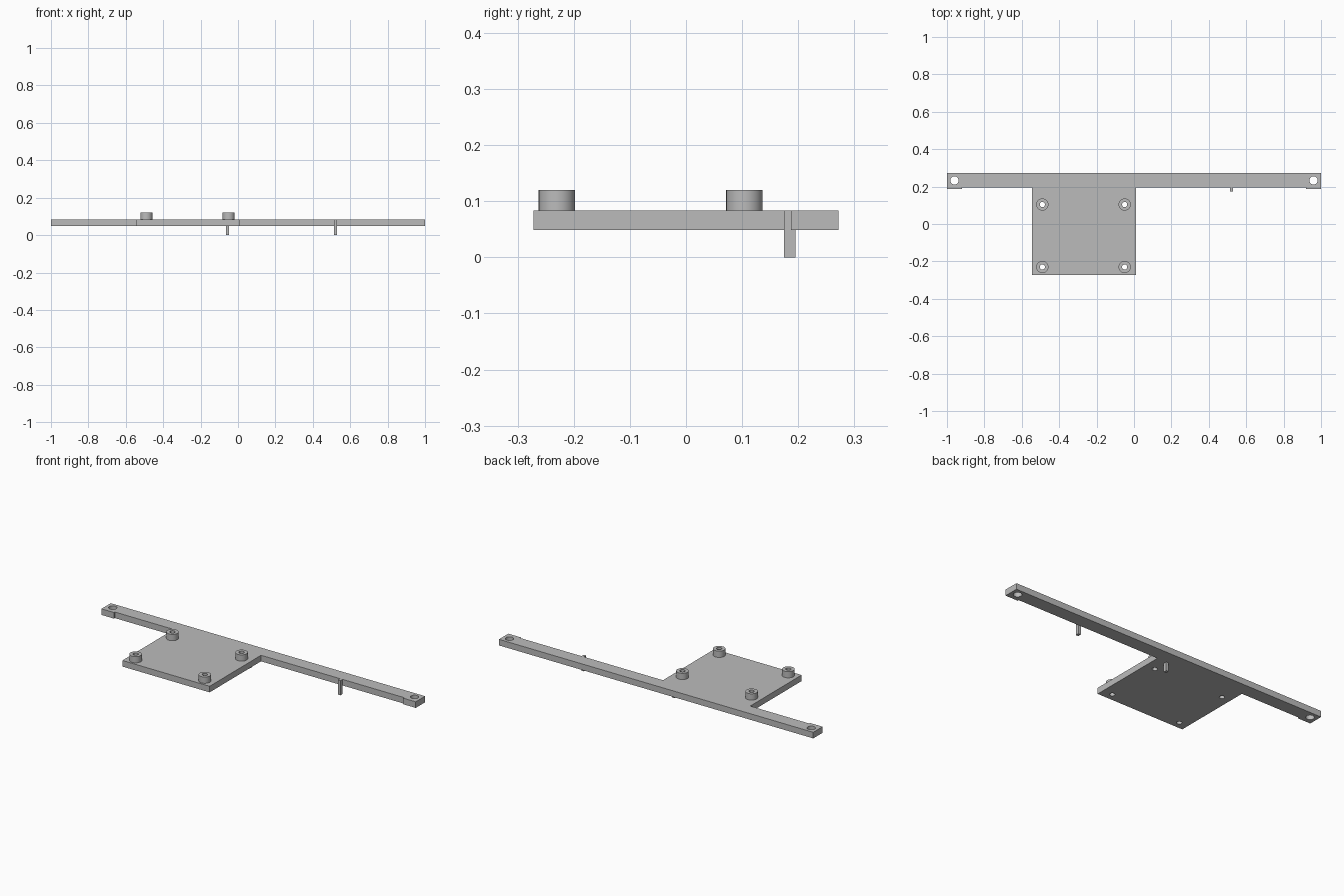
import bpy, bmesh, math

cube = bpy.data.objects.get("Cube")
if cube:
    bpy.data.objects.remove(cube, do_unlink=True)

gray = bpy.data.materials.new("plain gray")
gray.use_nodes = True
COLOR = (0.5, 0.5, 0.5, 1)
gray.diffuse_color = COLOR
gray.node_tree.nodes["Principled BSDF"].inputs["Base Color"].default_value = COLOR

Z0, Z1, BOSS_TOP = 0.049, 0.084, 0.12
SEGMENTS = 32


def finish(name, bm):
    bmesh.ops.recalc_face_normals(bm, faces=bm.faces)
    mesh = bpy.data.meshes.new(name)
    bm.to_mesh(mesh)
    bm.free()
    mesh.materials.append(gray)
    obj = bpy.data.objects.new(name, mesh)
    bpy.context.collection.objects.link(obj)
    return obj


def prism(name, outline, z0, z1):
    bm = bmesh.new()
    face = bm.faces.new([bm.verts.new((x, y, z0)) for x, y in outline])
    top = bmesh.ops.extrude_face_region(bm, geom=[face])["geom"]
    verts = [v for v in top if isinstance(v, bmesh.types.BMVert)]
    bmesh.ops.translate(bm, verts=verts, vec=(0, 0, z1 - z0))
    return finish(name, bm)


def circle(x, y, r):
    steps = [math.tau * i / SEGMENTS for i in range(SEGMENTS)]
    return [(x + r * math.cos(a), y + r * math.sin(a)) for a in steps]


def smooth(obj):
    bpy.ops.object.select_all(action="DESELECT")
    obj.select_set(True)
    bpy.context.view_layer.objects.active = obj
    bpy.ops.object.shade_smooth_by_angle(angle=math.radians(30))


# Mounting plate and long bar in one outline, with wider tabs at the bar ends
BACK, BAR, TAB = 0.272, 0.195, 0.187
LEFT, RIGHT = -0.545, 0.01
plate = prism("mounting_bar", [
    (-1, BACK), (-1, TAB), (-0.92, TAB), (-0.92, BAR),
    (LEFT, BAR), (LEFT, -BACK), (RIGHT, -BACK), (RIGHT, BAR),
    (0.92, BAR), (0.92, TAB), (1, TAB), (1, BACK)], Z0, Z1)

# Screw holes through the bar ends and the plate corners
bosses = [(x, y) for x in (-0.49, -0.05) for y in (-0.23, 0.104)]
holes = [(x, 0.233, 0.022) for x in (-0.96, 0.96)]
holes += [(x, y, 0.014) for x, y in bosses]
for x, y, r in holes:
    cutter = prism("hole_cutter", circle(x, y, r), 0, 0.2)
    cutter.hide_render = True
    cut = plate.modifiers.new("hole", "BOOLEAN")
    cut.operation = "DIFFERENCE"
    cut.solver = "EXACT"
    cut.object = cutter
    bpy.context.view_layer.objects.active = plate
    bpy.ops.object.modifier_apply(modifier=cut.name)
    bpy.data.objects.remove(cutter, do_unlink=True)
smooth(plate)

# Hollow standoffs on the plate
for x, y in bosses:
    bm = bmesh.new()
    rings = [[bm.verts.new((px, py, z)) for px, py in circle(x, y, r)]
             for r, z in ((0.0325, Z1), (0.0325, BOSS_TOP), (0.014, BOSS_TOP), (0.014, Z1))]
    for a, b in zip(rings, rings[1:]):
        for i in range(SEGMENTS):
            j = (i + 1) % SEGMENTS
            bm.faces.new((a[i], a[j], b[j], b[i]))
    smooth(finish("standoff", bm))

# Square pegs hanging below the bar
for x, top in ((-0.056, Z0), (0.521, Z1)):
    w = 0.008
    prism("peg", [(x - w, 0.175), (x + w, 0.175), (x + w, BAR), (x - w, BAR)], 0, top)
